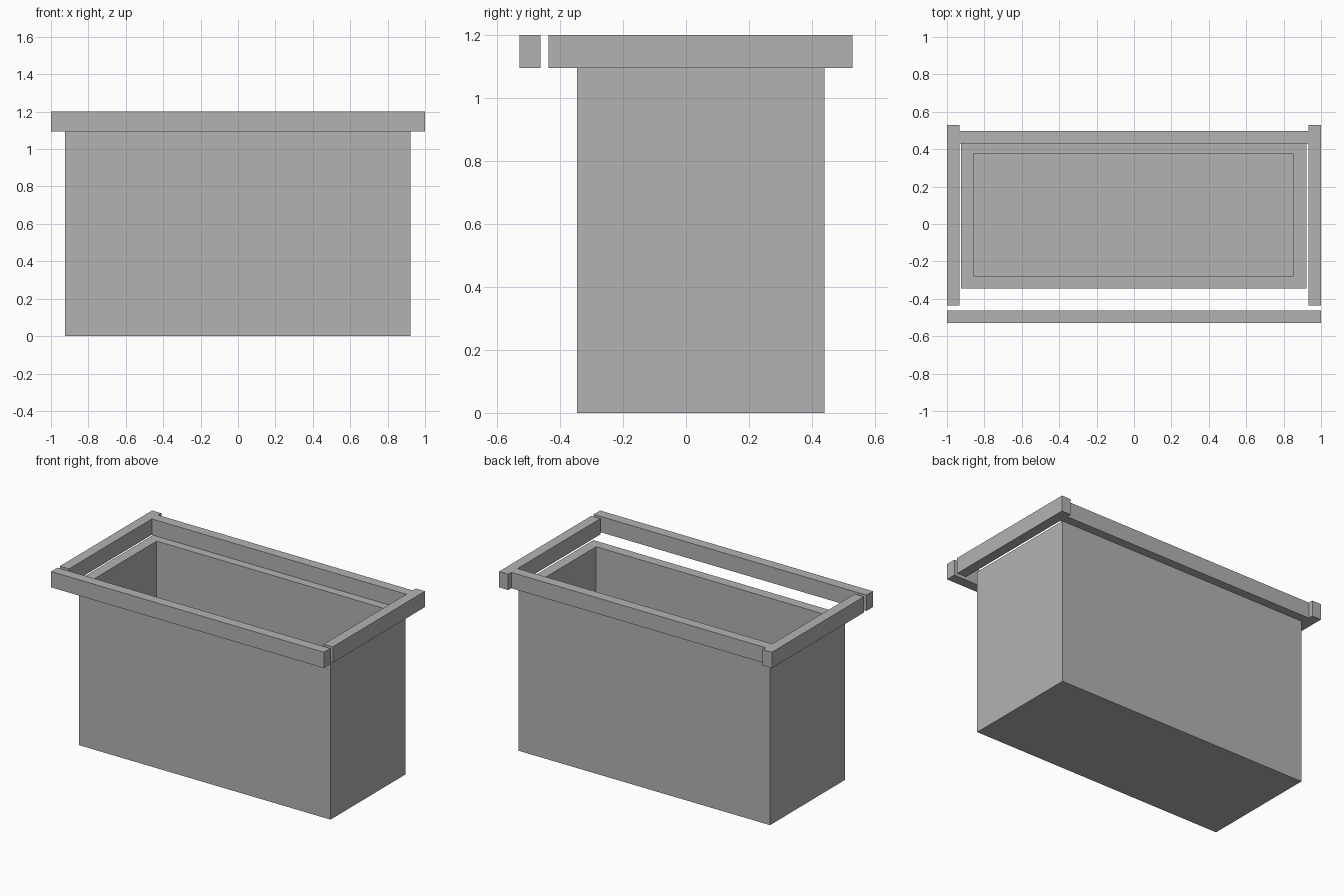
import bpy
import bmesh

cube = bpy.data.objects.get("Cube")
if cube:
    bpy.data.objects.remove(cube, do_unlink=True)

grey = bpy.data.materials.new("plain grey")
grey.use_nodes = True
colour = (0.45, 0.45, 0.45, 1)
grey.diffuse_color = colour
grey.node_tree.nodes["Principled BSDF"].inputs["Base Color"].default_value = colour


def add_object(name, bm):
    bmesh.ops.recalc_face_normals(bm, faces=bm.faces)
    mesh = bpy.data.meshes.new(name)
    bm.to_mesh(mesh)
    bm.free()
    mesh.materials.append(grey)
    obj = bpy.data.objects.new(name, mesh)
    bpy.context.collection.objects.link(obj)


def box_mesh(x, y, z):
    """Box from (low, high) pairs on each axis."""
    bm = bmesh.new()
    bmesh.ops.create_cube(bm, size=1)
    for v in bm.verts:
        v.co = [pair[c > 0] for pair, c in zip((x, y, z), v.co)]
    return bm


TOP, RIM = 1.2, 1.095      # top of the rails, top of the tank
WALL, FLOOR = 0.067, 0.006

# Open tank: inset the top face, then push it down to the floor
bm = box_mesh((-0.924, 0.921), (-0.346, 0.44), (0, RIM))
bm.normal_update()
top = max(bm.faces, key=lambda f: f.calc_center_median().z)
bmesh.ops.inset_region(bm, faces=[top], thickness=WALL, use_even_offset=True)
cavity = bmesh.ops.extrude_discrete_faces(bm, faces=[top])["faces"][0]
for v in cavity.verts:
    v.co.z = FLOOR
add_object("tank", bm)

# Rails around the rim; the front one stands clear of the others
rail_z = (RIM, TOP)
rails = {
    "front_rail": ((-1, 1), (-0.529, -0.462)),
    "back_rail": ((-0.933, 0.933), (0.43, 0.497)),
    "left_rail": ((0.933, 1), (-0.436, 0.529)),
    "right_rail": ((-1, -0.933), (-0.436, 0.529)),
}
for name, (x, y) in rails.items():
    add_object(name, box_mesh(x, y, rail_z))
